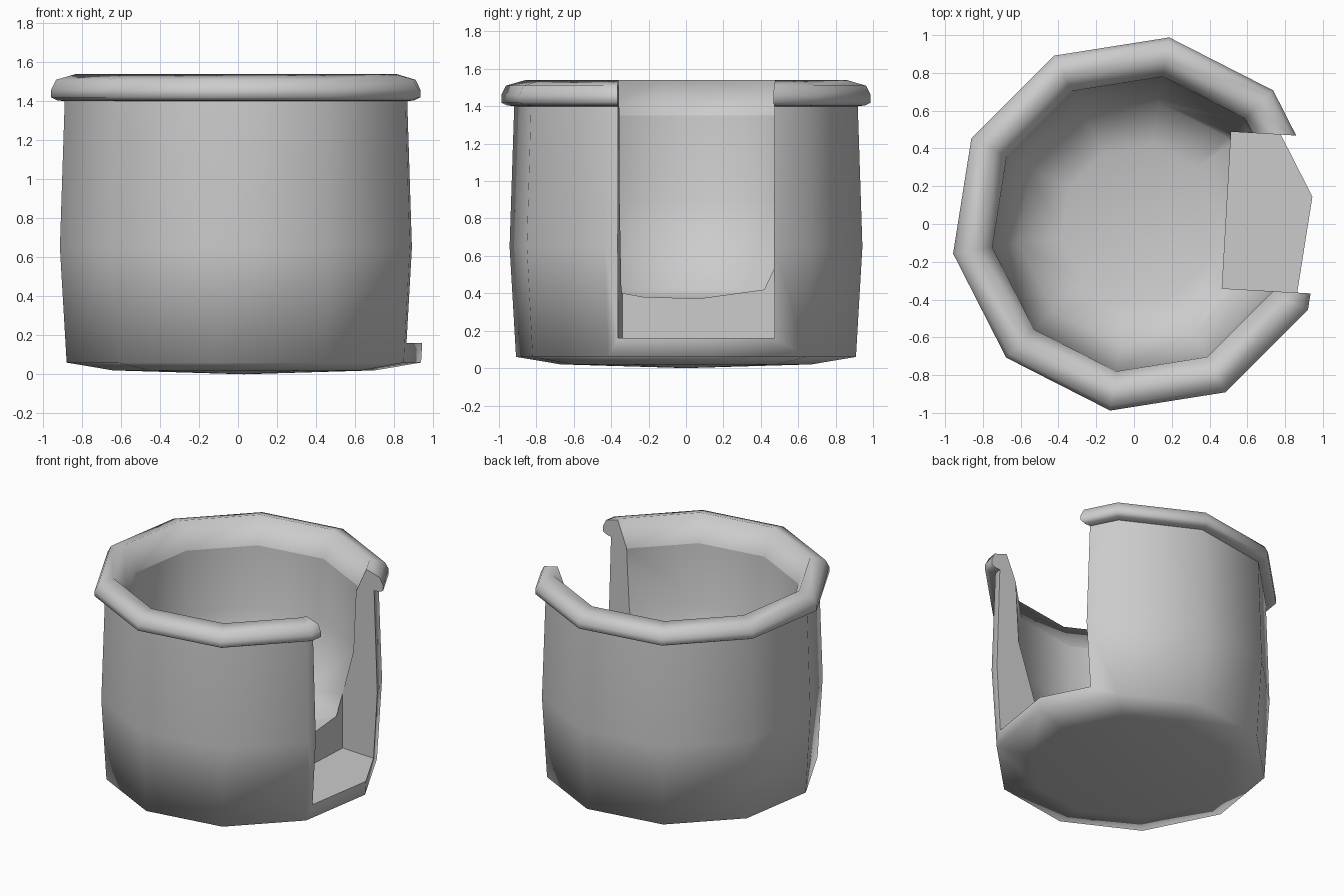
import bpy, bmesh, math
from mathutils import Matrix

cube = bpy.data.objects.get("Cube")
if cube:
    bpy.data.objects.remove(cube, do_unlink=True)

SIDES = 10
START = math.radians(9)
CENTRE_X = 0.03

grey = bpy.data.materials.new("plain_grey")
grey.use_nodes = True
colour = (0.6, 0.6, 0.6, 1)
grey.diffuse_color = colour
grey.node_tree.nodes["Principled BSDF"].inputs["Base Color"].default_value = colour


def make_object(name, bm):
    mesh = bpy.data.meshes.new(name)
    bm.to_mesh(mesh)
    bm.free()
    mesh.materials.append(grey)
    obj = bpy.data.objects.new(name, mesh)
    bpy.context.collection.objects.link(obj)
    return obj


def revolve(profile, crease):
    """Ten-sided solid from (radius, height) points; both ends lie on the axis."""
    bm = bmesh.new()
    rings = []
    for r, z in profile:
        count = SIDES if r else 1
        rings.append([bm.verts.new((CENTRE_X + r * math.cos(START + i * math.tau / SIDES),
                                    r * math.sin(START + i * math.tau / SIDES), z))
                      for i in range(count)])
    for low, high in zip(rings, rings[1:]):
        for i in range(SIDES):
            j = (i + 1) % SIDES
            corners = [low[i % len(low)], low[j % len(low)],
                       high[j % len(high)], high[i % len(high)]]
            bm.faces.new(list(dict.fromkeys(corners))).smooth = True
    for k in crease:
        for i in range(SIDES):
            bm.edges.get((rings[k][i], rings[k][i - 1])).smooth = False
    bmesh.ops.recalc_face_normals(bm, faces=bm.faces)
    return bm


# Pot: underside, bulging wall, rolled rim, then the bowl inside
profile = [(0, 0), (0.68, 0.02), (0.92, 0.06), (0.955, 0.65), (0.93, 1.40),
           (0.97, 1.405), (1.0, 1.42), (1.0, 1.46), (0.975, 1.51), (0.87, 1.54),
           (0.79, 1.35), (0.77, 0.90), (0.65, 0.42), (0.42, 0.36), (0, 0.33)]
pot = make_object("pot", revolve(profile, crease=[4, 10]))

# Notch cutter: slightly turned box open to the left side and the top
bm = bmesh.new()
bmesh.ops.create_cube(bm, size=1, matrix=Matrix.Translation((0.99, 0.045, 1.16))
                      @ Matrix.Rotation(math.radians(-3.3), 4, "Z")
                      @ Matrix.Diagonal((1.0, 0.83, 2.0, 1)))
cutter = make_object("notch_cutter", bm)
cutter.hide_render = True
cutter.hide_viewport = True
cutter.display_type = "WIRE"

notch = pot.modifiers.new("notch", "BOOLEAN")
notch.operation = "DIFFERENCE"
notch.solver = "EXACT"
notch.object = cutter
